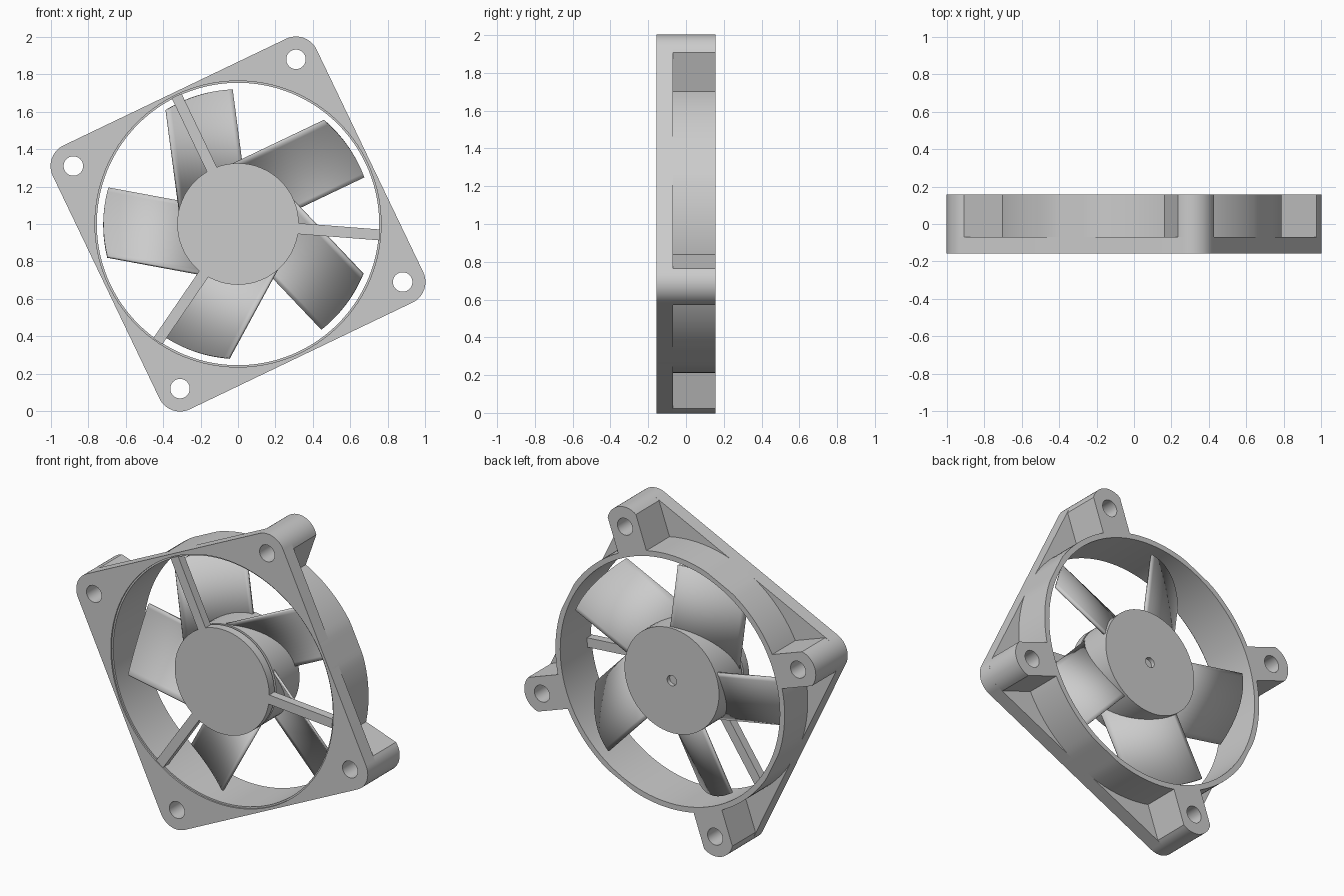
import bpy, bmesh
from math import sin, cos, pi, radians, sqrt, asin

cube = bpy.data.objects.get("Cube")
if cube:
    bpy.data.objects.remove(cube, do_unlink=True)

grey = bpy.data.materials.new("grey_plastic")
grey.use_nodes = True
COLOUR = (0.6, 0.6, 0.6, 1)
grey.diffuse_color = COLOUR
grey.node_tree.nodes["Principled BSDF"].inputs["Base Color"].default_value = COLOUR

TILT = radians(25.6)          # roll of the square frame
HALF, HOLE, ROUND = 0.782, 0.66, 0.122
FRONT, BACK, FLANGE_BACK = -0.157, 0.157, -0.07
RING_OUT, RING_IN = 0.788, 0.755


def turn(points, a):
    return [(x * cos(a) - y * sin(a), x * sin(a) + y * cos(a)) for x, y in points]


def arc(cx, cy, r, a0=0.0, a1=2 * pi, n=64, closed=True):
    steps = n if closed else n - 1
    return [(cx + r * cos(a0 + (a1 - a0) * i / steps),
             cy + r * sin(a0 + (a1 - a0) * i / steps)) for i in range(n)]


def finish(obj):
    bpy.ops.object.select_all(action='DESELECT')
    obj.select_set(True)
    bpy.context.view_layer.objects.active = obj
    if obj.type == 'CURVE':
        bpy.ops.object.convert(target='MESH')
        obj = bpy.context.view_layer.objects.active
        bm = bmesh.new()
        bm.from_mesh(obj.data)
        bmesh.ops.remove_doubles(bm, verts=bm.verts, dist=1e-5)
        bmesh.ops.recalc_face_normals(bm, faces=bm.faces)
        bm.to_mesh(obj.data)
        bm.free()
    obj.data.materials.clear()
    obj.data.materials.append(grey)
    bpy.ops.object.shade_smooth_by_angle(angle=radians(30))
    return obj


def plate(name, loops, y0, y1):
    """Extrude outlines (first outer, then holes) from y0 to y1."""
    cu = bpy.data.curves.new(name, 'CURVE')
    cu.dimensions = '2D'
    cu.fill_mode = 'BOTH'
    cu.extrude = (y1 - y0) / 2
    for loop in loops:
        s = cu.splines.new('POLY')
        s.points.add(len(loop) - 1)
        for p, (x, y) in zip(s.points, loop):
            p.co = (x, y, 0, 1)
        s.use_cyclic_u = True
    obj = bpy.data.objects.new(name, cu)
    obj.location = (0, (y0 + y1) / 2, 1)
    obj.rotation_euler = (pi / 2, 0, 0)
    bpy.context.collection.objects.link(obj)
    return finish(obj)


# Square front flange with rounded corners, fan opening and screw holes
outline, holes = [], []
for k in range(4):
    a = TILT + k * pi / 2
    outline += turn(arc(HOLE, HOLE, ROUND, 0, pi / 2, 14, False), a)
    holes.append(turn(arc(HOLE, HOLE, 0.052, n=32), a))
plate("front_flange", [outline, arc(0, 0, 0.765, n=128)] + holes, FRONT, FLANGE_BACK)

# Duct ring, trimmed flush where it meets the frame sides
rim = []
for i in range(180):
    a = 2 * pi * i / 180
    r = min(RING_OUT, HALF / max(abs(cos(a)), abs(sin(a))))
    rim.append((r * cos(a), r * sin(a)))
plate("duct_ring", [turn(rim, TILT), arc(0, 0, RING_IN, n=128)], FRONT + 0.01, BACK)

# Screw posts behind the corners
reach, half_w = HOLE * sqrt(2), 0.103
sweep = asin(half_w / ROUND)
post = [(0.766, half_w), (0.766, -half_w)] + arc(reach, 0, ROUND, -sweep, sweep, 16, False)
for k in range(4):
    a = TILT + pi / 4 + k * pi / 2
    plate(f"corner_post_{k + 1}",
          [turn(post, a), turn(arc(reach, 0, 0.052, n=32), a)], FLANGE_BACK, BACK)

# Motor mount and its three struts
plate("motor_mount", [arc(0, 0, 0.325)], FRONT, -0.105)
strut = [(0.3, -0.029), (0.76, -0.029), (0.76, 0.029), (0.3, 0.029)]
for k in range(3):
    plate(f"strut_{k + 1}", [turn(strut, TILT + pi / 2 + k * 2 * pi / 3)], FRONT, -0.105)

# Rotor hub with a small shaft recess at the back, and the shaft joining the mount
plate("rotor_hub", [arc(0, 0, 0.325)], -0.09, 0.115)
plate("rotor_cap", [arc(0, 0, 0.325), arc(0, 0, 0.032, n=24)], 0.115, 0.14)
plate("shaft", [arc(0, 0, 0.1, n=32)], -0.11, -0.085)

# Five cambered blades trimmed to the tip circle
for k in range(5):
    a = radians(169.5) + k * 2 * pi / 5
    bm = bmesh.new()
    rows = []
    for i in range(17):
        t = i / 16
        v = -0.065 + 0.365 * t
        y = 0.117 - 0.197 * t + 0.16 * t * (1 - t)
        ends = turn([(0.1, v), (sqrt(0.72 ** 2 - v * v), v)], a)
        rows.append([bm.verts.new((x, y, z + 1)) for x, z in ends])
    for p, q in zip(rows, rows[1:]):
        bm.faces.new((p[0], p[1], q[1], q[0]))
    bmesh.ops.recalc_face_normals(bm, faces=bm.faces)
    mesh = bpy.data.meshes.new(f"blade_{k + 1}")
    bm.to_mesh(mesh)
    bm.free()
    blade = bpy.data.objects.new(f"blade_{k + 1}", mesh)
    bpy.context.collection.objects.link(blade)
    finish(blade)
    solid = blade.modifiers.new("thickness", 'SOLIDIFY')
    solid.thickness = 0.014
    solid.offset = 0
